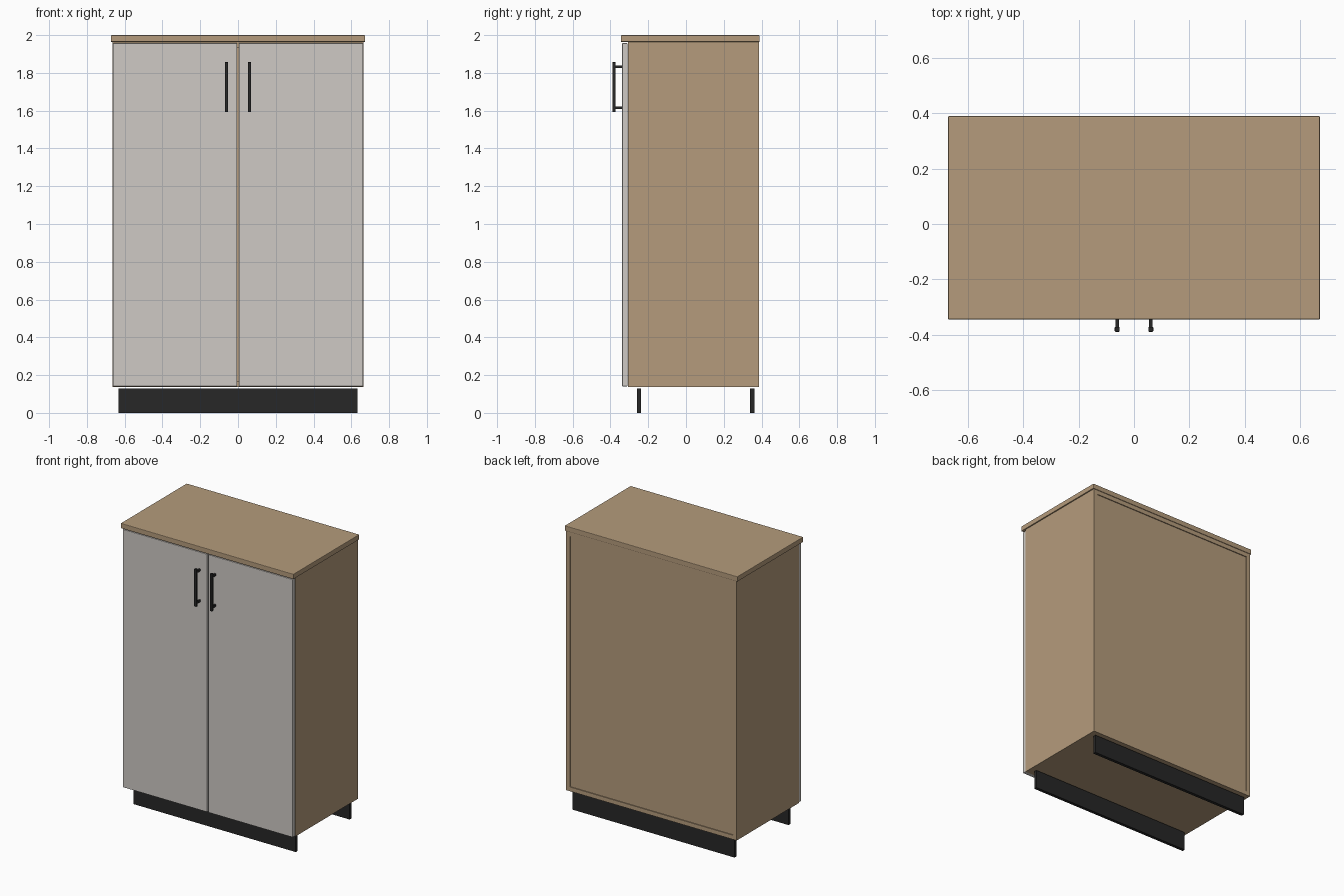
import bpy

if "Cube" in bpy.data.objects:
    bpy.data.objects.remove(bpy.data.objects["Cube"])


def material(name, rgb):
    m = bpy.data.materials.new(name)
    m.diffuse_color = (*rgb, 1)
    m.use_nodes = True
    m.node_tree.nodes["Principled BSDF"].inputs["Base Color"].default_value = m.diffuse_color
    return m


wood = material("wood", (0.46, 0.33, 0.20))
pale = material("pale_front", (0.62, 0.59, 0.56))
black = material("black", (0.02, 0.02, 0.02))


def box(name, x, y, z, mat, bevel=0):
    """Box from (min, max) ranges, with an optional small chamfer."""
    bpy.ops.mesh.primitive_cube_add(size=1, location=[sum(r) / 2 for r in (x, y, z)])
    ob = bpy.context.object
    ob.name = name
    ob.scale = [r[1] - r[0] for r in (x, y, z)]
    bpy.ops.object.transform_apply(location=False, rotation=False, scale=True)
    ob.data.materials.append(mat)
    if bevel:
        mod = ob.modifiers.new("bevel", 'BEVEL')
        mod.width = bevel
        mod.segments = 2
    return ob


W, T = 0.665, 0.03             # carcass half width, panel thickness
FRONT, BACK = -0.308, 0.386    # carcass depth range
LOW, HIGH = 0.138, 1.964       # carcass height range

# Carcass panels; the back panel is slightly recessed
inner = (-W + T, W - T)
box("bottom_panel", inner, (FRONT, BACK), (LOW, LOW + T), wood)
box("top_panel", inner, (FRONT, BACK), (HIGH - T, HIGH), wood)
box("back_panel", inner, (BACK - 0.018, BACK - 0.006), (LOW + T, HIGH - T), wood)

# Worktop
box("worktop", (-0.673, 0.673), (-0.345, 0.39), (HIGH, 2.0), wood, 0.004)

# Plinth boards, front and back
box("front_plinth", (-0.632, 0.632), (-0.26, -0.238), (0, 0.13), black)
box("back_plinth", (-0.632, 0.632), (0.34, 0.362), (0, 0.13), black)

# Side panel, door and bar handle on each side
for side, s in (("left", -1), ("right", 1)):
    def span(a, b):
        return tuple(sorted((s * a, s * b)))
    box(side + "_side_panel", span(W - T, W), (FRONT, BACK), (LOW, HIGH), wood)
    box(side + "_door", span(0.004, 0.662), (-0.338, -0.31), (0.141, 1.957), pale, 0.002)
    box(side + "_handle_bar", span(0.052, 0.07), (-0.39, -0.372), (1.592, 1.857), black, 0.003)
    for end, z in (("lower", 1.616), ("upper", 1.833)):
        box(f"{side}_handle_{end}_post", span(0.055, 0.067), (-0.374, -0.336),
            (z - 0.007, z + 0.007), black)
